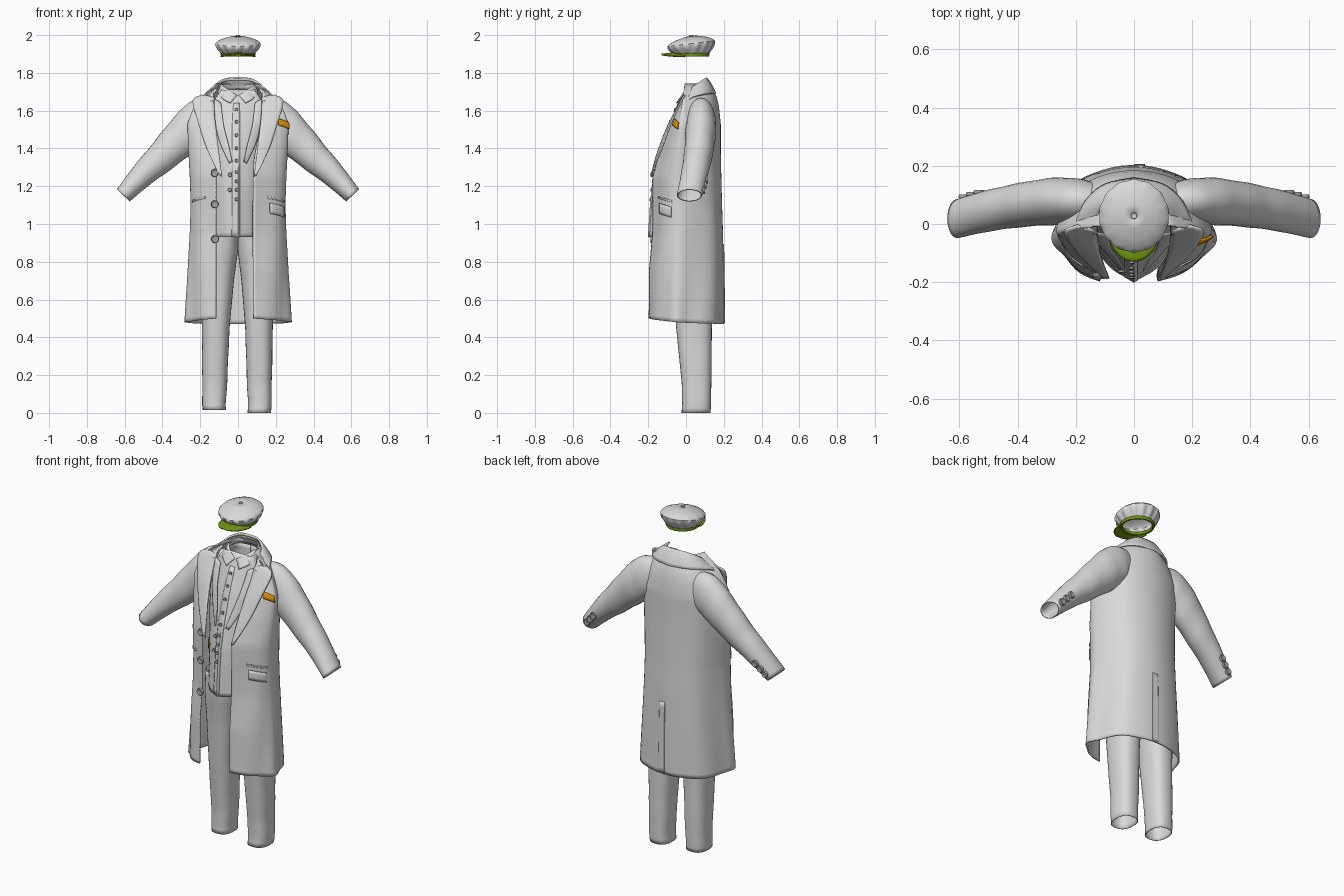
import bpy, bmesh, math
from mathutils import Vector as V

cube = bpy.data.objects.get("Cube")
if cube:
    bpy.data.objects.remove(cube)


def material(name, rgb):
    m = bpy.data.materials.new(name)
    m.use_nodes = True
    m.diffuse_color = (*rgb, 1)
    m.node_tree.nodes["Principled BSDF"].inputs["Base Color"].default_value = (*rgb, 1)
    return m


CLOTH = material("light_grey_cloth", (.7, .7, .7))
BUTTON = material("mid_grey_button", (.36, .36, .36))
ORANGE = material("orange_silk", (.75, .3, .0))
GREEN = material("green_trim", (.17, .31, .005))


def spline(pts, t):
    """Point on a smooth curve through pts, t from 0 to 1."""
    n = len(pts) - 1
    i = min(int(t * n), n - 1)
    u = t * n - i
    p = [V(q) for q in pts]
    b, c = p[i], p[i + 1]
    a = p[i - 1] if i else b * 2 - c
    d = p[i + 2] if i + 2 <= n else c * 2 - b
    return b + .5 * u * (c - a + u * (2 * a - 5 * b + 4 * c - d + u * (3 * (b - c) + d - a)))


def lookup(table, z):
    """Linear reading of a table whose first column is height."""
    for lo, hi in zip(table, table[1:]):
        if z <= hi[0]:
            u = max(0, (z - lo[0]) / (hi[0] - lo[0]))
            return [a + (b - a) * u for a, b in zip(lo[1:], hi[1:])]
    return table[-1][1:]


def skin(name, rows, mat, closed=False, thick=0.0):
    """Join rows of points into one smooth sheet or tube."""
    bm = bmesh.new()
    grid = [[bm.verts.new(p) for p in row] for row in rows]
    for r, s in zip(grid, grid[1:]):
        n = len(r)
        for j in range(n if closed else n - 1):
            k = (j + 1) % n
            bm.faces.new((r[j], r[k], s[k], s[j]))
    bmesh.ops.recalc_face_normals(bm, faces=bm.faces)
    me = bpy.data.meshes.new(name)
    bm.to_mesh(me)
    bm.free()
    ob = bpy.data.objects.new(name, me)
    bpy.context.collection.objects.link(ob)
    me.materials.append(mat)
    if thick:
        mod = ob.modifiers.new("thickness", "SOLIDIFY")
        mod.thickness, mod.offset = thick, 0
    bpy.ops.object.select_all(action="DESELECT")
    bpy.context.view_layer.objects.active = ob
    ob.select_set(True)
    bpy.ops.object.shade_smooth_by_angle(angle=math.radians(50))


def steps(a, b, n):
    return [a + (b - a) * i / n for i in range(n + 1)]


def button(name, at, normal, r=.018, mat=BUTTON, depth=.012):
    q = V(normal).to_track_quat("Z", "Y")
    rows = [[V(at) + q @ V((k * r * math.cos(a), k * r * math.sin(a), h * depth))
             for a in steps(0, math.tau * 15 / 16, 15)]
            for k, h in ((1, 0), (1, .6), (.85, 1), (.6, .8), (.02, .8))]
    skin(name, rows, mat, True)


# Coat: height, front edge x, front y, half width, back y
COAT = [(.47, .10, -.197, .27, .198), (.75, .10, -.197, .255, .196), (.95, .098, -.177, .246, .192),
        (1.1, .098, -.174, .243, .187), (1.25, .098, -.174, .248, .183), (1.4, .105, -.132, .256, .18),
        (1.53, .12, -.085, .26, .18), (1.61, .125, -.045, .232, .172), (1.66, .125, -.015, .2, .162),
        (1.7, .12, .01, .16, .147), (1.74, .1, .05, .112, .13)]


def coat(z, t):
    """Coat surface: t = 0 centre back, t = 1 left edge, t = -1 right edge."""
    xe, yf, w, yb = lookup(COAT, z)
    shift = .018 * min(1, max(0, (1.5 - z) * 6))
    half = [(0, yb), (w * .66, yb - .047), (w, -.005), (w * .9, yf * .57), (xe - shift, yf)]
    full = [(-x, y) for x, y in half[:0:-1]] + half
    full[0] = (-xe - shift, yf)
    p = spline(full, (t + 1) / 2)
    fold = .008 * max(0, (1.15 - z) / .7) * math.sin(abs(t) * 21 + z * 3) * min(1, abs(t) * 2)
    p *= 1 + fold / max(p.length, .05)
    return V((p.x, p.y, z))


def coat_normal(z, t):
    d = coat(z, min(1, t + .02)) - coat(z, max(-1, t - .02))
    n = V((d.y, -d.x, 0)).normalized()
    p = coat(z, t) - V((0, .03, z))
    return n if n.dot(p) > 0 else -n


def patch(name, z, height, t0, t1, mat=CLOTH, slant=0.0, lift=.007, rows=3):
    sheet = []
    for h in steps(0, height, rows):
        sheet.append([])
        for t in steps(t0, t1, 8):
            zz = z + h + slant * (t - t0) / (t1 - t0)
            sheet[-1].append(coat(zz, t) + coat_normal(zz, t) * lift)
    skin(name, sheet, mat, thick=.006)


hem = [[coat(z + .03 * t * t * max(0, 1 - (z - .47) * 4), t) for t in steps(-1, 1, 72)]
       for z in steps(.47, 1.74, 54)]
skin("coat_body", hem, CLOTH, thick=.008)
patch("back_vent_seam", .475, .42, 0, .05, lift=.0055, rows=14)
patch("left_pocket_flap", 1.055, .055, .86, .68, slant=-.02)
for side, label in ((1, "left"), (-1, "right")):
    patch(label + "_pocket_welt", 1.135, .01, side * .88, side * .67, slant=-.02, lift=.006)
patch("pocket_square", 1.522, .036, .81, .62, ORANGE, slant=-.02, lift=.013)
for i, z in enumerate((1.27, 1.105, .92)):
    button(f"coat_button_{i}", coat(z, -.985) + V((0, -.004, 0)), (0, -1, 0), .021)


# Sleeves with three cuff buttons each
ARM = [(.1, .08, 1.585), (.18, .08, 1.56), (.27, .078, 1.485), (.39, .065, 1.368), (.51, .043, 1.255),
       (.607, .018, 1.152)]
SIZE = [(.07, .045, 0), (.108, .07, 0), (.102, .078, 0), (.082, .073, 0), (.061, .068, 0), (.044, .064, 0)]


def sleeve_point(t, a, side):
    c, r = spline(ARM, t), spline(SIZE, t)
    d = (spline(ARM, min(1, t + .02)) - spline(ARM, max(0, t - .02))).normalized()
    up = V((-d.z, 0, d.x)).normalized()
    wrinkle = 1 + .015 * math.sin(t * 34 + 2 * math.sin(a)) * math.sin(math.pi * t)
    p = c + (up * r.x * math.sin(a) + V((0, 1, 0)) * r.y * math.cos(a)) * wrinkle
    return V((p.x * side, p.y, p.z))


for side, label in ((1, "left"), (-1, "right")):
    skin(label + "_sleeve", [[sleeve_point(t, a, side) for a in steps(0, math.tau * 27 / 28, 27)]
                             for t in steps(0, 1, 36)], CLOTH, True, .006)
    for i, t in enumerate((.84, .895, .95)):
        button(f"{label}_cuff_button_{i}", sleeve_point(t, 0, side), (0, 1, 0), .02)


# Lapels and collars: pairs of inner and outer edge points, left half only
def strip(name, pairs, thick, lift, both=False):
    inner, outer = [p[0] for p in pairs], [p[1] for p in pairs]
    rows = []
    for t in steps(0, 1, 16):
        a, b = spline(inner, t), spline(outer, t)
        mid = (a + b) / 2 + V((0, .2 if both else -.3, 1)).normalized() * lift
        rows.append([spline([a, mid, b], u) for u in steps(0, 1, 6)])
    flip = [[V((-p.x, p.y, p.z)) for p in row] for row in rows]
    if both:
        skin(name, rows + flip[-2::-1], CLOTH, thick=thick)
    else:
        skin("left_" + name, rows, CLOTH, thick=thick)
        skin("right_" + name, flip, CLOTH, thick=thick)


strip("lapel", [((.085, -.184, 1.25), (.1, -.186, 1.26)), ((.098, -.156, 1.36), (.165, -.128, 1.4)),
                ((.115, -.104, 1.5), (.212, -.076, 1.54)), ((.125, -.056, 1.6), (.24, -.025, 1.65)),
                ((.127, -.02, 1.67), (.195, -.005, 1.682))], .008, .003)
strip("coat_collar", [((.127, -.035, 1.65), (.205, -.015, 1.635)), ((.128, .0, 1.695), (.19, .03, 1.67)),
                      ((.112, .06, 1.742), (.155, .092, 1.685)), ((.06, .1, 1.77), (.095, .137, 1.69)),
                      ((0, .108, 1.772), (0, .156, 1.69))], .009, .006, True)
strip("waistcoat_lapel", [((.03, -.162, 1.33), (.045, -.152, 1.32)), ((.05, -.125, 1.42), (.095, -.1, 1.43)),
                          ((.075, -.088, 1.52), (.12, -.068, 1.54)), ((.09, -.035, 1.64), (.125, -.03, 1.66))],
      .005, .003)
strip("shirt_collar", [((.004, -.02, 1.68), (.04, -.05, 1.64)), ((.05, .0, 1.71), (.085, -.02, 1.665)),
                       ((.085, .05, 1.74), (.105, .045, 1.695)), ((.06, .095, 1.755), (.07, .115, 1.71)),
                       ((0, .108, 1.758), (0, .13, 1.715))], .006, .003, True)

# Waistcoat and shirt: height, front y, half width
VEST = [(.93, -.197, .18), (1.1, -.186, .175), (1.2, -.176, .175), (1.35, -.143, .18),
        (1.5, -.096, .175), (1.6, -.056, .15), (1.66, -.03, .12), (1.71, .0, .085)]


def vest(z, t):
    yf, w = lookup(VEST, z)
    half = [(0, yf), (w * .5, yf * .7), (w, .0), (w * .8, .1), (0, .12)]
    p = spline(half, abs(t))
    return V((math.copysign(p.x, t), p.y, z))


skin("waistcoat", [[vest(z, t) for t in steps(-1, 1, 40)] for z in steps(.93, 1.71, 32)], CLOTH, thick=.005)
skin("waistcoat_placket", [[vest(z, t) + V((0, -.003, 0)) for t in steps(-.09, .03, 4)]
                           for z in steps(.935, 1.64, 24)], CLOTH, thick=.004)
for i, z in enumerate((1.13, 1.18, 1.225, 1.275, 1.335, 1.4, 1.47, 1.54, 1.605)):
    button(f"waistcoat_button_{i}", vest(z, 0) + V((-.008, -.002, 0)), (0, -1, .2), .009, depth=.008)
for i, z in enumerate((1.18, 1.26)):
    button(f"waistcoat_side_button_{i}", vest(z, -.12) + V((0, -.004, 0)), (-.2, -1, .2), .011, depth=.008)

# Small orange tab on the waistcoat, tucked behind the coat edge
skin("watch_tab", [[vest(z, t) + V((0, -.01, 0)) for t in steps(-.42, -.345, 3)] for z in (1.14, 1.185)],
     ORANGE, thick=.006)

# Trousers: height, inner x, outer x, front y, back y
LEG = [(0, .052, .172, -.022, .128), (.04, .055, .175, -.018, .13), (.15, .05, .177, -.02, .132),
       (.45, .04, .182, -.05, .135), (.7, .02, .19, -.07, .14), (.86, .0, .195, -.09, .145),
       (1.0, .0, .185, -.1, .14)]
for side, label, foot in ((1, "left", 0), (-1, "right", .016)):
    rows = []
    for z in steps(foot, 1, 40):
        x0, x1, y0, y1 = lookup(LEG, z)
        rows.append([])
        for a in steps(0, math.tau * 31 / 32, 31):
            c, s = math.cos(a), math.sin(a)
            k = 1 + .02 * math.sin(z * 30 + a) * max(0, 1 - z * 2)
            x = (x0 + x1) / 2 + (x1 - x0) / 2 * math.copysign(abs(c) ** .8, c) * k
            y = (y0 + y1) / 2 + (y1 - y0) / 2 * math.copysign(abs(s) ** .8, s)
            rows[-1].append(V((side * x - (.012 if side < 0 else 0) * (1 - z), y, z)))
    skin(label + "_trouser_leg", rows, CLOTH, True, .004)

# Cap: crown tipped forward with gathered underside, band, peak and top button
CROWN = [(1.897, .086, 0), (1.91, .094, .03), (1.926, .107, .045), (1.942, .116, .03), (1.955, .118, .012),
         (1.967, .106, .006), (1.98, .076, 0), (1.99, .04, 0), (1.995, .004, 0)]


def cap_point(a, r, z, tip=0.0):
    y = -r * 1.04 * math.cos(a)
    return V((r * math.sin(a), .028 + y, z + tip * y * min(1, (z - 1.897) * 20)))


ring = steps(0, math.tau * 111 / 112, 111)
skin("cap_crown", [[cap_point(a, r * (1 + f * math.cos(14 * a)), z, .12) for a in ring] for z, r, f in CROWN],
     CLOTH, True, .003)
skin("cap_band", [[cap_point(a, r, z) for a in ring]
                  for z, r in ((1.908, .09), (1.898, .094), (1.888, .09), (1.89, .08), (1.905, .078))], GREEN, True)
brim = []
for u in steps(0, 1, 5):
    brim.append([])
    for a in steps(-1.25, 1.25, 24):
        reach = max(0, math.cos(a * 1.25)) ** .5 * .068
        p = cap_point(a, .086, 1.906 - .008 * u - .01 * abs(a))
        brim[-1].append(V((p.x * (1 + .12 * u), p.y - reach * u, p.z)))
skin("cap_peak", brim, GREEN, thick=.007)
button("cap_top_button", (0, .028, 1.992), (0, 0, 1), .011, CLOTH, .008)
